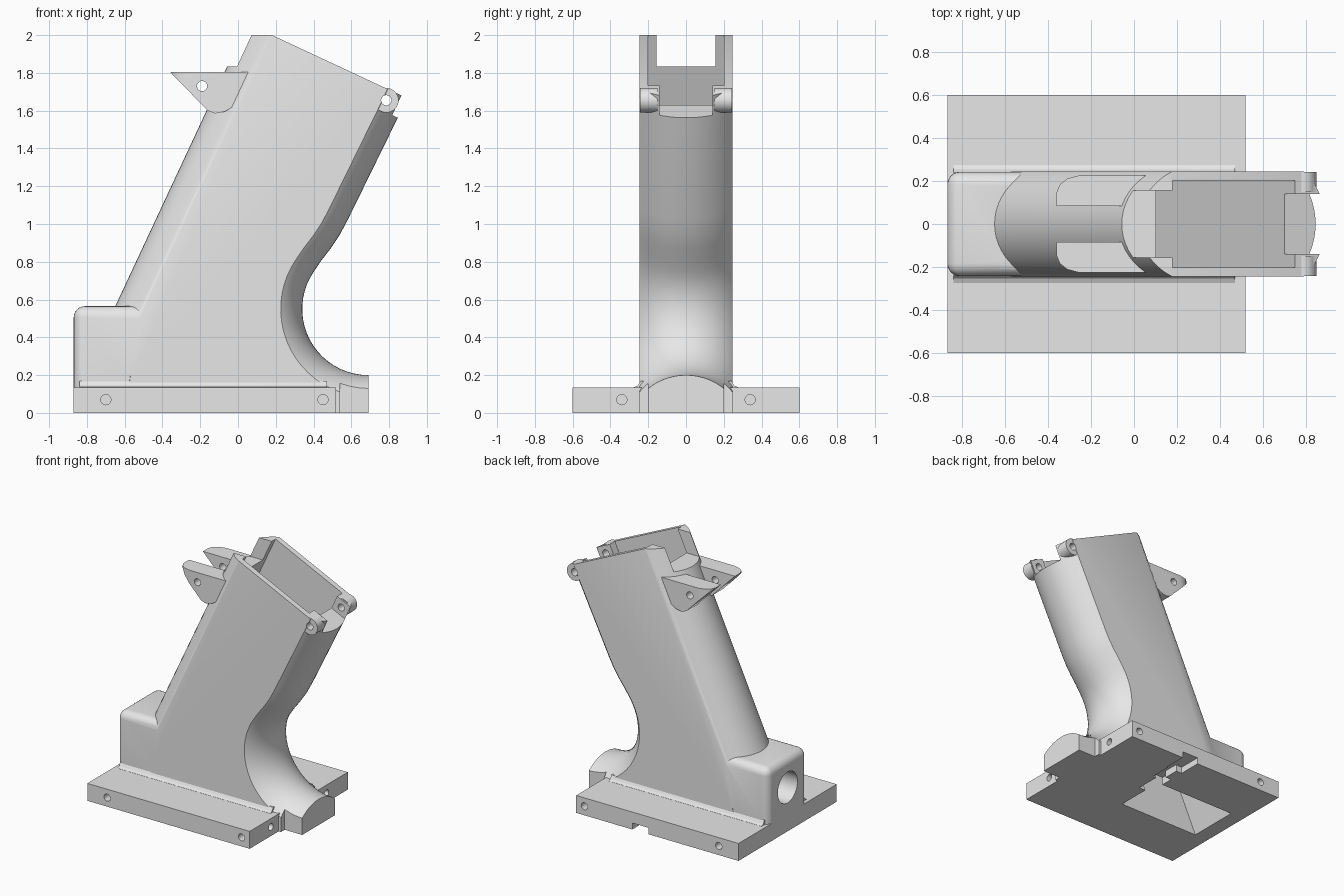
import bpy, bmesh
from math import sin, cos, pi, radians, sqrt
from mathutils import Vector

cube = bpy.data.objects.get("Cube")
if cube:
    bpy.data.objects.remove(cube, do_unlink=True)

grey = bpy.data.materials.new("light_grey")
grey.use_nodes = True
grey.diffuse_color = (0.8, 0.8, 0.8, 1)
grey.node_tree.nodes["Principled BSDF"].inputs["Base Color"].default_value = (0.8, 0.8, 0.8, 1)

LEAN = radians(25)
U = Vector((cos(LEAN), -sin(LEAN)))   # across the well
W = Vector((sin(LEAN), cos(LEAN)))    # along the well
WELL = Vector((0.18, 2.0))            # rear top corner of the well
AXES = {"x": lambda p, t: (t, p[0], p[1]),
        "y": lambda p, t: (p[0], t, p[1]),
        "z": lambda p, t: (p[0], p[1], t)}


def loft(name, rings):
    """Solid skinned through rings of equal point count."""
    bm = bmesh.new()
    rows = [[bm.verts.new(p) for p in ring] for ring in rings]
    n = len(rows[0])
    for a, b in zip(rows, rows[1:]):
        for i in range(n):
            j = (i + 1) % n
            bm.faces.new((a[i], a[j], b[j], b[i]))
    bm.faces.new(rows[0])
    bm.faces.new(rows[-1])
    bmesh.ops.recalc_face_normals(bm, faces=bm.faces)
    mesh = bpy.data.meshes.new(name)
    bm.to_mesh(mesh)
    bm.free()
    mesh.materials.append(grey)
    ob = bpy.data.objects.new(name, mesh)
    bpy.context.collection.objects.link(ob)
    return ob


def prism(name, pts, lo, hi, axis="y"):
    return loft(name, [[AXES[axis](p, t) for p in pts] for t in (lo, hi)])


def box(name, x, y, z):
    return prism(name, [(x[0], y[0]), (x[1], y[0]), (x[1], y[1]), (x[0], y[1])], *z, "z")


def rod(name, centre, r, lo, hi, axis="y", n=32):
    pts = [(centre[0] + r * cos(2 * pi * i / n), centre[1] + r * sin(2 * pi * i / n))
           for i in range(n)]
    return prism(name, pts, lo, hi, axis)


def leaned(name, u, w, y):
    pts = [WELL + U * a + W * b for a, b in
           ((u[0], w[0]), (u[1], w[0]), (u[1], w[1]), (u[0], w[1]))]
    return prism(name, pts, *y)


def apply(ob, mod):
    bpy.context.view_layer.objects.active = ob
    bpy.ops.object.modifier_apply(modifier=mod.name)


def combine(ob, tool, op):
    mod = ob.modifiers.new(op.lower(), "BOOLEAN")
    mod.operation, mod.object, mod.solver = op, tool, "EXACT"
    apply(ob, mod)
    bpy.data.objects.remove(tool, do_unlink=True)


# Front strap: concave finger arc, blend, then a straight leaning run
front = []
for i in range(21):
    a = radians(270 - 125 * i / 20)
    front.append(Vector((0.69 + 0.35 * cos(a), 0.55 + 0.35 * sin(a))))
front += [Vector(p) for p in ((0.44, 0.805), (0.49, 0.87), (0.54, 0.945), (0.585, 1.03))]
lip = Vector((0.845, 1.56))
front += [lip, lip + W * ((WELL - lip).dot(W))]


def grip_section(y):
    df = 0.32 - sqrt(0.32 ** 2 - y * y)
    db = (0.28 - sqrt(0.28 ** 2 - y * y)) / cos(LEAN)
    pts = [(-0.6, 0), (0.69, 0)]
    for i, p in enumerate(front):
        t = front[min(i + 1, len(front) - 1)] - front[max(i - 1, 0)]
        t.normalize()
        if i == 0:
            t = Vector((-1, 0))
        pts.append(tuple(p - Vector((t.y, -t.x)) * df))
    pts += [tuple(WELL), (0.02 + db, 2.0), (-0.68 + db, 0.5)]
    return [(x, y, z) for x, z in pts]


# Main grip
grip = loft("grip_frame", [grip_section(0.245 * sin(pi * (i / 24 - 0.5))) for i in range(25)])

# Square off the nose sides
for s in (-1, 1):
    y = sorted((s * 0.2, s * 0.3))
    combine(grip, prism("nose_trim", [(0.54, y[0]), (0.8, y[0]), (0.8, y[1]), (0.54, y[1])],
                        -0.1, 0.2, "z"), "DIFFERENCE")

# Rear block with rounded edges
block = box("rear_block", (-0.87, -0.42), (-0.243, 0.243), (0.02, 0.565))
bev = block.modifiers.new("round", "BEVEL")
bev.width, bev.segments = 0.06, 6
apply(block, bev)
combine(grip, block, "UNION")
combine(grip, box("rear_block_foot", (-0.868, -0.45), (-0.2, 0.2), (0.01, 0.2)), "UNION")

# Base plate and the small fillet above it
combine(grip, box("base_plate", (-0.87, 0.52), (-0.6, 0.6), (0, 0.135)), "UNION")
combine(grip, prism("base_fillet", [(-0.275, 0.1), (0.275, 0.1), (0.275, 0.136), (0.255, 0.145),
                                    (0.24, 0.17), (-0.24, 0.17), (-0.255, 0.145), (-0.275, 0.136)],
                    -0.84, 0.47, "x"), "UNION")

# Rear prongs and front hinge ears
side = [(-0.36, 1.805), (0.06, 1.805), (-0.03, 1.62), (-0.07, 1.595), (-0.12, 1.585), (-0.16, 1.6)]
plan = [(-0.36, 0.085), (0.07, 0.085), (0.07, 0.225), (-0.26, 0.225),
        (-0.31, 0.212), (-0.345, 0.185), (-0.36, 0.15)]
for s in (-1, 1):
    prong = prism("rear_prong", side, *sorted((s * 0.05, s * 0.26)))
    combine(prong, prism("prong_outline", [(x, s * y) for x, y in plan], 1.5, 1.9, "z"), "INTERSECT")
    combine(grip, prong, "UNION")
    combine(grip, rod("hinge_ear", (0.785, 1.655), 0.065, *sorted((s * 0.15, s * 0.243))), "UNION")

# Well, rear notch, front notch, rear port
cutters = [
    leaned("well", (0, 0.63), (-2.6, 0.2), (-0.202, 0.202)),
    box("rear_notch", (-0.3, 0.3), (-0.155, 0.155), (1.835, 2.2)),
    leaned("front_notch", (0.55, 1.0), (-0.115, 0.2), (-0.14, 0.14)),
    rod("rear_port", (0, 0.34), 0.12, -1.0, -0.55, "x"),
    # Pin holes through prongs and ears
    rod("prong_hole", (-0.19, 1.73), 0.027, -0.4, 0.4),
    rod("ear_hole", (0.785, 1.655), 0.027, -0.4, 0.4),
    # Stepped slot underneath
    box("slot_inner", (-0.1, 0.0), (0.06, 0.3), (-0.1, 0.06)),
    box("slot_neck", (-0.05, 0.03), (0.25, 0.45), (-0.1, 0.055)),
    box("slot_outer", (-0.1, 0.04), (0.42, 0.7), (-0.1, 0.05)),
]
# Screw holes in the plate edges
for s in (-1, 1):
    for x in (-0.7, 0.45):
        cutters.append(rod("side_screw", (x, 0.07), 0.027, *sorted((s * 0.48, s * 0.7))))
    cutters.append(rod("end_screw", (s * 0.34, 0.07), 0.027, 0.36, 0.6, "x"))
for cutter in cutters:
    combine(grip, cutter, "DIFFERENCE")

bpy.ops.object.select_all(action="DESELECT")
grip.select_set(True)
bpy.context.view_layer.objects.active = grip
bpy.ops.object.shade_smooth_by_angle(angle=radians(30))
